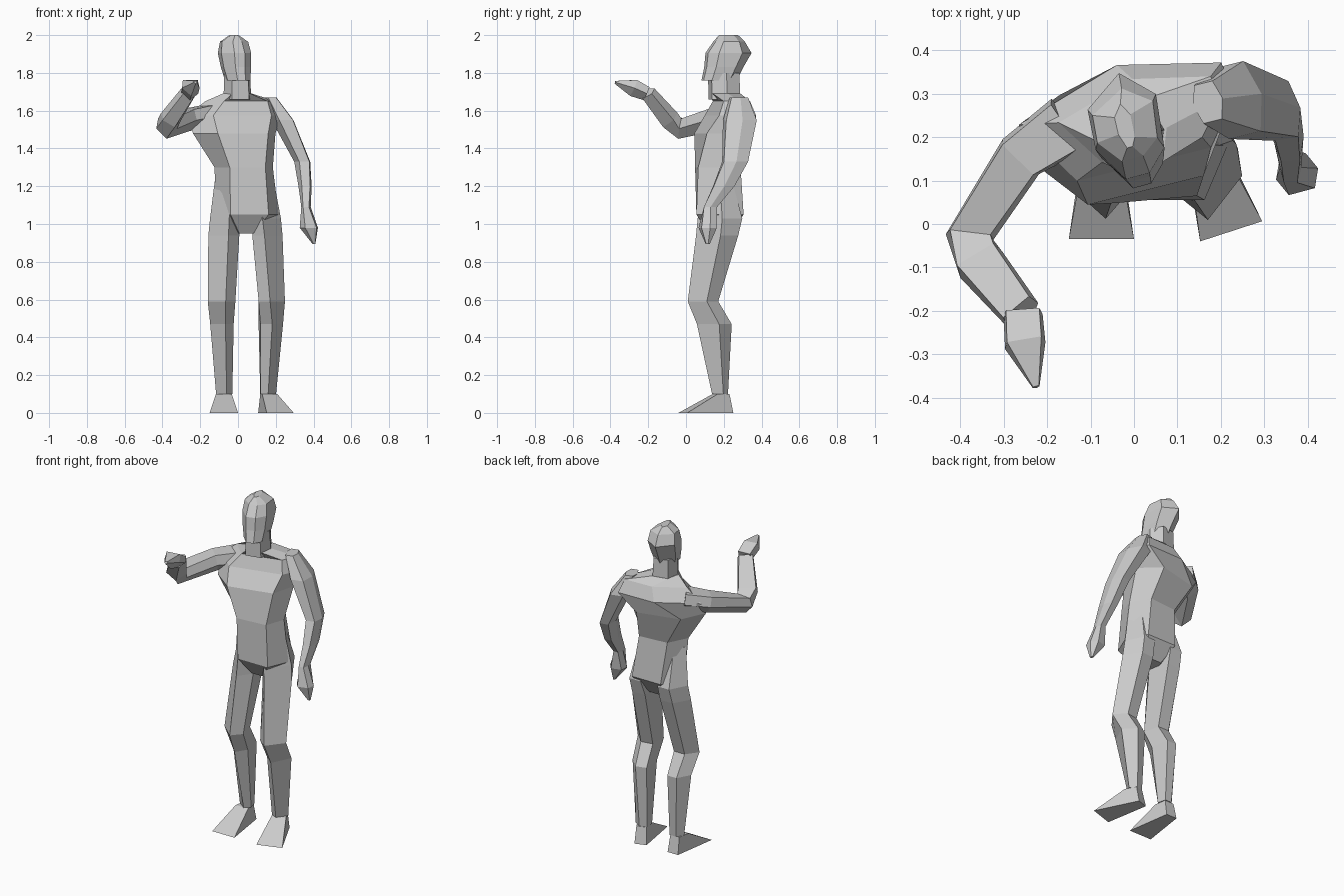
import bpy
import bmesh
from math import radians
from mathutils import Matrix, Vector

default = bpy.data.objects.get("Cube")
if default:
    bpy.data.objects.remove(default, do_unlink=True)

grey = bpy.data.materials.new("plain_grey")
grey.use_nodes = True
colour = (0.6, 0.6, 0.6, 1)
grey.diffuse_color = colour
grey.node_tree.nodes["Principled BSDF"].inputs["Base Color"].default_value = colour

# Cross-sections, counter-clockwise
HEXAGON = [(-.62, -1), (.62, -1), (1, 0), (.62, 1), (-.62, 1), (-1, 0)]
TRUNK = [(-.54, -1), (.68, -1), (1, 0), (.62, 1), (-.55, 1), (-1, 0)]
SHOULDERS = [(-.54, -1), (.68, -1), (1, 0), (.95, .75), (.05, 1.25), (-.92, .5)]
HEAD = [(-.35, -1), (.3, -1), (.85, -.6), (1, .45), (.2, 1.03), (-.85, .5), (-.92, -.3)]
WEDGE = [(0, -1), (1, 0), (.85, 1), (-.85, 1), (-1, 0)]
LEG = [(.3, -1), (1, -.25), (.7, 1), (-.3, 1), (-1, .1)]


def make_object(name, bm):
    """Turn a bmesh into a flat-shaded object."""
    bmesh.ops.recalc_face_normals(bm, faces=bm.faces)
    mesh = bpy.data.meshes.new(name)
    bm.to_mesh(mesh)
    bm.free()
    mesh.materials.append(grey)
    obj = bpy.data.objects.new(name, mesh)
    bpy.context.collection.objects.link(obj)


def skin(name, rings):
    """Bridge a list of point rings and cap both ends."""
    bm = bmesh.new()
    loops = [[bm.verts.new(p) for p in ring] for ring in rings]
    count = len(loops[0])
    for low, high in zip(loops, loops[1:]):
        for i in range(count):
            j = (i + 1) % count
            bm.faces.new((low[i], low[j], high[j], high[i]))
    bm.faces.new(loops[0][::-1])
    bm.faces.new(loops[-1])
    make_object(name, bm)


def loft(name, profile, sections, mirror=1):
    """Level sections: x, y, z, half width, half depth, turn, own profile if any."""
    rings = []
    for x, y, z, w, d, turn, *own in sections:
        spin = Matrix.Rotation(radians(turn), 3, 'Z')
        shape = own[0] if own else profile
        rings.append([Vector((x, y, z)) + spin @ Vector((px * w * mirror, py * d, 0))
                      for px, py in shape])
    skin(name, rings)


def tube(name, profile, sections):
    """Sections square to the path: x, y, z, half width, half height."""
    centres = [Vector(s[:3]) for s in sections]
    last = len(centres) - 1
    rings = []
    for i, (centre, section) in enumerate(zip(centres, sections)):
        ahead = (centres[min(i + 1, last)] - centre).normalized()
        behind = (centre - centres[max(i - 1, 0)]).normalized()
        frame = (ahead + behind).to_track_quat('Z', 'Y')
        w, d = section[3:]
        rings.append([centre + frame @ Vector((px * w, py * d, 0)) for px, py in profile])
    skin(name, rings)


def foot(name, x, y, turn):
    """Wedge with a narrow heel, placed by the heel and turned outward."""
    spin = Matrix.Rotation(radians(turn), 3, 'Z')
    sole = [(-.035, 0, 0), (.035, 0, 0), (.075, -.27, 0), (-.075, -.27, 0)]
    ankle = [(-.03, -.02, .1), (.03, -.02, .1), (.042, -.09, .1), (-.042, -.09, .1)]
    skin(name, [[Vector((x, y, 0)) + spin @ Vector(p) for p in ring]
                for ring in (sole, ankle)])


# Trunk from crotch, sloping over the shoulders to the neck
loft("torso", TRUNK, [
    (.04, .18, .95, .06, .06, 0),
    (.05, .18, 1.05, .165, .125, 0),
    (.03, .168, 1.3, .155, .113, 5),
    (-.02, .2, 1.48, .225, .13, 14),
    (-.02, .235, 1.575, .26, .105, 14, SHOULDERS),
    (.01, .24, 1.65, .195, .075, 14, SHOULDERS),
    (-.003, .205, 1.69, .08, .075, 12)])

# Neck and head, turned slightly to the left
loft("neck", HEXAGON, [
    (-.003, .203, 1.66, .075, .077, 12),
    (-.005, .2, 1.8, .07, .075, 12)])
loft("head", HEAD, [
    (-.003, .175, 1.76, .066, .09, 15),
    (-.012, .2, 1.83, .08, .1, 15),
    (-.02, .225, 1.905, .087, .118, 15),
    (-.022, .228, 1.965, .077, .08, 15),
    (-.022, .225, 2.0, .02, .05, 15)])

# Hanging left arm with pointed hand
loft("left_arm", HEXAGON, [
    (.17, .28, 1.67, .035, .045, 14),
    (.235, .285, 1.55, .06, .083, 14),
    (.34, .26, 1.33, .043, .065, 10),
    (.355, .2, 1.2, .035, .055, 5),
    (.36, .13, 1.09, .025, .035, 0)])
loft("left_hand", HEXAGON, [
    (.36, .13, 1.09, .025, .035, 0),
    (.375, .115, .98, .05, .042, 15),
    (.402, .115, .895, .008, .01, 15)])

# Raised right arm with pointed hand
tube("right_arm", WEDGE, [
    (-.15, .23, 1.57, .07, .06),
    (-.26, .155, 1.55, .058, .058),
    (-.378, -.03, 1.505, .055, .055),
    (-.35, -.095, 1.55, .057, .048),
    (-.255, -.21, 1.69, .045, .037)])
tube("right_hand", WEDGE, [
    (-.255, -.21, 1.69, .045, .037),
    (-.25, -.28, 1.72, .047, .045),
    (-.225, -.375, 1.75, .008, .008)])

# Legs, bent a little at the knee, with tops tucked into the trunk
loft("right_leg", LEG, [
    (-.055, .165, 1.25, .065, .06, 0),
    (-.07, .18, 1.03, .078, .118, 0),
    (-.075, .165, .94, .082, .11, 0),
    (-.087, .09, .59, .073, .078, 0),
    (-.085, .15, .47, .062, .09, 0),
    (-.073, .18, .1, .043, .04, 0)])
loft("left_leg", LEG, [
    (.125, .17, 1.28, .055, .06, 0),
    (.152, .18, 1.03, .075, .118, 0),
    (.155, .165, .94, .082, .11, 5),
    (.178, .09, .59, .073, .078, 10),
    (.177, .15, .47, .066, .09, 15),
    (.16, .18, .1, .045, .04, 18)], mirror=-1)

# Feet
foot("right_foot", -.075, .235, 0)
foot("left_foot", .14, .24, 18)
